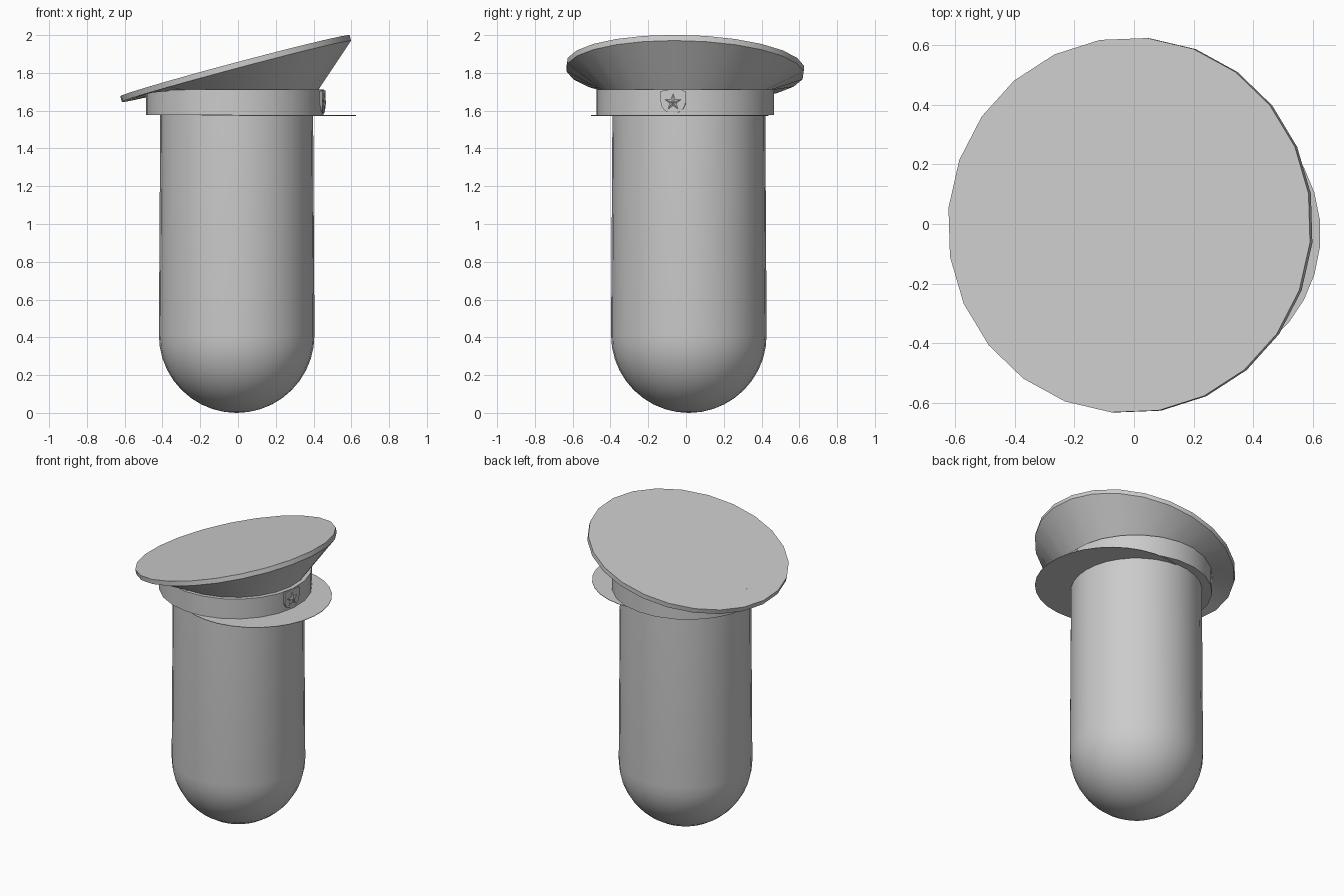
import bpy, bmesh, math
from math import sin, cos, pi, radians
from mathutils import Vector, Matrix

cube = bpy.data.objects.get("Cube")
if cube:
    bpy.data.objects.remove(cube)

grey = bpy.data.materials.new("plain_grey")
grey.use_nodes = True
colour = (0.6, 0.6, 0.6, 1)
grey.diffuse_color = colour
grey.node_tree.nodes["Principled BSDF"].inputs["Base Color"].default_value = colour

TURN = radians(-5.5)       # the whole cap is turned a little
CAP_X, CAP_Y = -0.016, -0.004
SIDES = 24


def ring(radius, z, sides=SIDES):
    return [Vector((radius * cos(2 * pi * i / sides), radius * sin(2 * pi * i / sides), z))
            for i in range(sides)]


def loft(name, rings, cap_start=True, cap_end=True, place=Matrix(), angle=30):
    """Skin a list of equal rings, with optional end caps."""
    bm = bmesh.new()
    rows = [[bm.verts.new(p) for p in r] for r in rings]
    n = len(rows[0])
    for a, b in zip(rows, rows[1:]):
        for i in range(n):
            j = (i + 1) % n
            bm.faces.new((a[i], a[j], b[j], b[i]))
    if cap_start:
        bm.faces.new(rows[0][::-1])
    if cap_end:
        bm.faces.new(rows[-1])
    bmesh.ops.recalc_face_normals(bm, faces=bm.faces)
    mesh = bpy.data.meshes.new(name)
    bm.to_mesh(mesh)
    bm.free()
    mesh.materials.append(grey)
    ob = bpy.data.objects.new(name, mesh)
    ob.matrix_world = place
    bpy.context.collection.objects.link(ob)
    bpy.ops.object.select_all(action='DESELECT')
    ob.select_set(True)
    bpy.context.view_layer.objects.active = ob
    bpy.ops.object.shade_smooth_by_angle(angle=radians(angle))
    return ob


cap_place = Matrix.Translation((CAP_X, CAP_Y, 0)) @ Matrix.Rotation(TURN, 4, 'Z')

# Round-bottomed body, tapering slightly towards the top
R = 0.412
steps = 10
body = [ring(R * sin(a), R * (1 - cos(a)), 32)
        for a in (pi / 2 * k / steps for k in range(steps + 1)) if a > 0]
body.insert(0, ring(0.004, 0, 32))
body += [ring(0.404, 1.69, 32)]
loft("body", body, place=Matrix.Translation((-0.007, 0.015, 0)))

# Cap band with a ledge on top and underneath
loft("cap_band", [ring(0.40, 1.578), ring(0.472, 1.578), ring(0.472, 1.712), ring(0.40, 1.712)],
     False, False, cap_place)

# Thin flat peak
loft("cap_peak", [ring(0.472, 1.573, 32), ring(0.472, 1.576, 32)],
     place=cap_place @ Matrix.Translation((0.172, -0.012, 0)))

# Flared crown rising to a tilted flat top
tilt = Matrix.Translation((0, 0, 1.838)) @ Matrix.Rotation(radians(-15), 4, 'Y')
rim_low = [tilt @ p for p in ring(0.631, -0.031)]
rim_high = [tilt @ p for p in ring(0.631, 0)]
loft("cap_crown", [ring(0.44, 1.705), rim_low, rim_high], False, True, cap_place)

# Badge: a shield plate with rounded foot and a raised star, facing outwards
badge_place = cap_place @ Matrix.Rotation(radians(-2.3), 4, 'Z') @ Matrix.Translation((0, 0, 1.645))


def shield(x, scale=1):
    w = 0.066 * scale
    arc = [(w * cos(a), -w * sin(a) * 0.9) for a in (pi * k / 10 for k in range(11))]
    return [Vector((x, y, z)) for y, z in arc + [(-w, w * 0.9), (0, w), (w, w * 0.9)]]


def star(x, scale=1):
    return [Vector((x, r * sin(a), r * cos(a))) for a, r in
            ((pi * k / 5, (0.046 if k % 2 == 0 else 0.018) * scale) for k in range(10))]


loft("badge_plate", [shield(0.44), shield(0.475)], place=badge_place)
loft("badge_star", [star(0.47), star(0.477), star(0.487, 0.03)], place=badge_place, angle=5)
